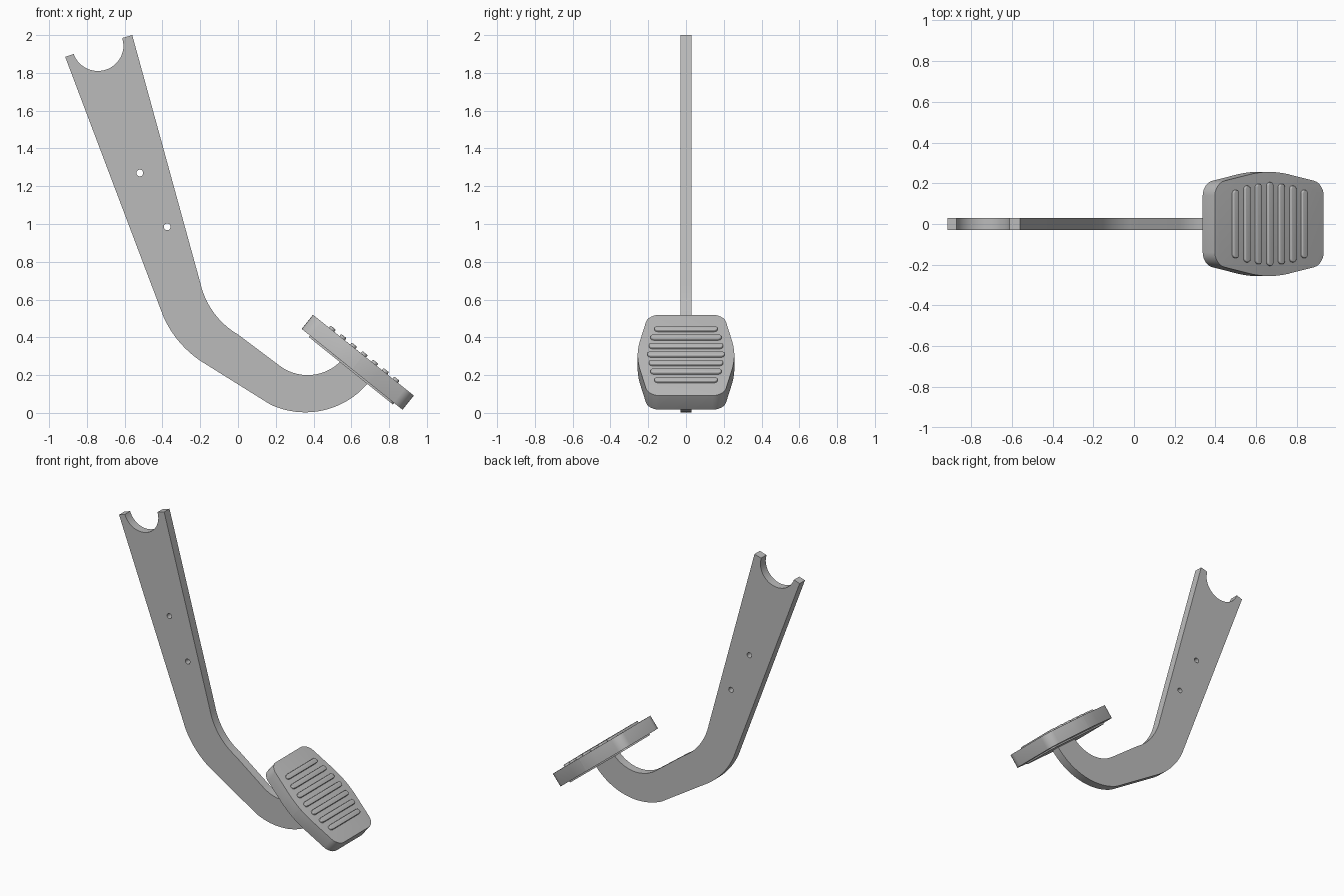
import bpy, bmesh, math
from mathutils import Matrix, Vector

cube = bpy.data.objects.get("Cube")
if cube:
    bpy.data.objects.remove(cube, do_unlink=True)

grey = bpy.data.materials.new("grey_metal")
grey.use_nodes = True
grey.diffuse_color = (0.5, 0.5, 0.5, 1)
grey.node_tree.nodes["Principled BSDF"].inputs["Base Color"].default_value = (0.5, 0.5, 0.5, 1)


def arc(a, m, b, steps=14):
    """Points on the circle arc from a through m to b."""
    a, m, b = Vector(a), Vector(m), Vector(b)
    p, q = m - a, b - a
    d = 2 * (p.x * q.y - p.y * q.x)
    c = a + Vector((q.y * p.length_squared - p.y * q.length_squared,
                    p.x * q.length_squared - q.x * p.length_squared)) / d
    sweep = (a - c).angle_signed(m - c) + (m - c).angle_signed(b - c)
    return [c + Matrix.Rotation(-sweep * i / steps, 2) @ (a - c) for i in range(steps + 1)]


def finish(obj, angle=35):
    obj.data.materials.append(grey)
    bpy.ops.object.select_all(action='DESELECT')
    obj.select_set(True)
    bpy.context.view_layer.objects.active = obj
    bpy.ops.object.convert(target='MESH')
    bpy.ops.object.shade_smooth_by_angle(angle=math.radians(angle))


# Lever arm: flat side profile with two bolt holes
profile = [(-0.915, 1.885)]
profile += arc((-0.87, 1.9), (-0.74, 1.81), (-0.606, 1.945), 24)
profile += [(-0.612, 1.985), (-0.56, 2.0)]
profile += arc((-0.2, 0.69), (-0.135, 0.54), (0, 0.415))
profile += arc((0.22, 0.25), (0.37, 0.2), (0.55, 0.28))
profile += [(0.58, 0.31), (0.72, 0.2)]
profile += arc((0.69, 0.16), (0.36, 0.003), (0.17, 0.045), 20)
profile += arc((-0.19, 0.27), (-0.31, 0.375), (-0.395, 0.51))

curve = bpy.data.curves.new("lever_arm", 'CURVE')
curve.dimensions = '2D'
curve.fill_mode = 'BOTH'
curve.extrude = 0.03


def add_loop(points):
    spline = curve.splines.new('POLY')
    spline.points.add(len(points) - 1)
    for point, (x, y) in zip(spline.points, points):
        point.co = (x, y, 0, 1)
    spline.use_cyclic_u = True


add_loop(profile)
for x, z in ((-0.52, 1.27), (-0.375, 0.985)):
    add_loop([(x + 0.018 * math.cos(math.tau * i / 20), z + 0.018 * math.sin(math.tau * i / 20))
              for i in range(20)])
arm = bpy.data.objects.new("lever_arm", curve)
arm.rotation_euler.x = math.pi / 2
bpy.context.collection.objects.link(arm)
finish(arm)

# Pad frame: local x runs down the slope, local z points out of the tread
pad_frame = Matrix.Translation((0.634, 0, 0.268)) @ Matrix.Rotation(math.radians(38.7), 4, 'Y')


def slab(name, outline, low, high, corner, rim=0.0, segments=6):
    """Extruded outline with rounded corners and an optional rounded rim."""
    bm = bmesh.new()
    face = bm.faces.new([bm.verts.new((x, y, low)) for x, y in outline])
    top = bmesh.ops.extrude_face_region(bm, geom=[face])["geom"]
    bmesh.ops.translate(bm, vec=(0, 0, high - low),
                        verts=[v for v in top if isinstance(v, bmesh.types.BMVert)])
    bmesh.ops.recalc_face_normals(bm, faces=bm.faces)
    upright = [e for e in bm.edges if abs(e.verts[0].co.z - e.verts[1].co.z) > 1e-4]
    bmesh.ops.bevel(bm, geom=upright, offset=corner, segments=segments,
                    profile=0.5, affect='EDGES')
    mesh = bpy.data.meshes.new(name)
    bm.to_mesh(mesh)
    bm.free()
    obj = bpy.data.objects.new(name, mesh)
    obj.matrix_world = pad_frame
    bpy.context.collection.objects.link(obj)
    if rim:
        bevel = obj.modifiers.new("rim", 'BEVEL')
        bevel.width = rim
        bevel.segments = segments
        bevel.limit_method = 'ANGLE'
        bevel.angle_limit = math.radians(60)
    finish(obj)


def rectangle(x, half_x, half_y):
    return [(x - half_x, -half_y), (x + half_x, -half_y),
            (x + half_x, half_y), (x - half_x, half_y)]


# Rubber pad: long octagon, widest in the middle, fully rounded rim
half = [(0.342, -0.2), (0.342, 0.2), (0.06, 0.256), (-0.06, 0.256)]
outline = half + [(-0.342, 0.2), (-0.342, -0.2), (-0.06, -0.256), (0.06, -0.256)]
slab("pedal_pad", outline, -0.048, 0.048, 0.06, 0.045)

# Backing plate under the pad
slab("backing_plate", rectangle(0, 0.285, 0.15), -0.058, -0.04, 0.03)

# Tread ribs, longest in the middle
for i in range(-3, 4):
    length = (0.205, 0.197, 0.188, 0.167)[abs(i)]
    slab("tread_rib", rectangle(i * 0.072, 0.018, length), 0.04, 0.062, 0.0175, 0.005, 4)
